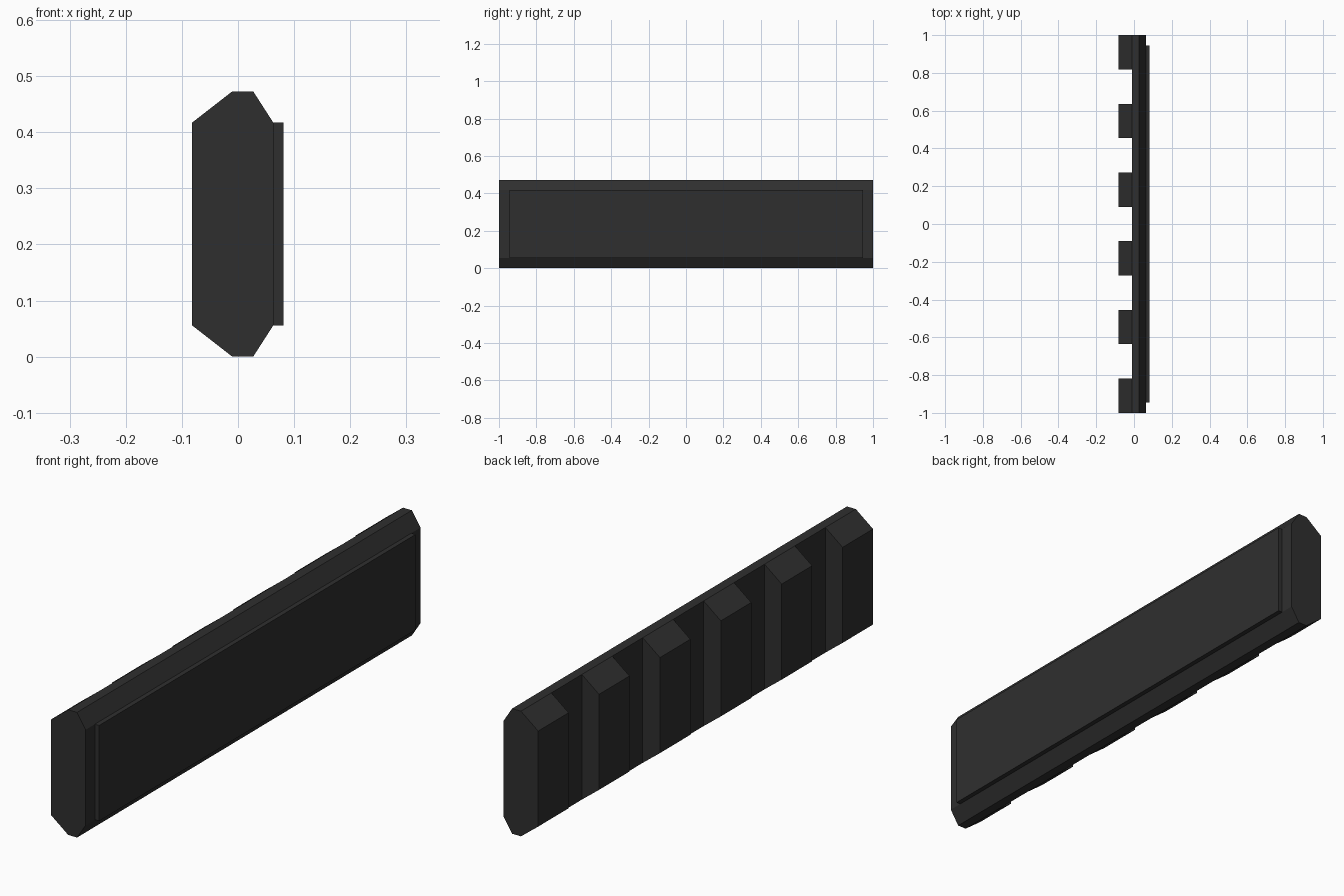
import bpy, bmesh

if "Cube" in bpy.data.objects:
    bpy.data.objects.remove(bpy.data.objects["Cube"])

dark = bpy.data.materials.new("matte black metal")
dark.diffuse_color = (0.028, 0.028, 0.028, 1)
dark.use_nodes = True
dark.node_tree.nodes["Principled BSDF"].inputs["Base Color"].default_value = dark.diffuse_color

Z0, Z1, TOP = 0.056, 0.417, 0.473   # shoulder heights and full height
SPINE_X, TOOTH_X = -0.010, -0.082   # slot floor and tooth face
SEGMENTS = 11                       # alternating teeth and slots


def finish(bm, name):
    bmesh.ops.recalc_face_normals(bm, faces=bm.faces)
    mesh = bpy.data.meshes.new(name)
    bm.to_mesh(mesh)
    bm.free()
    mesh.materials.append(dark)
    obj = bpy.data.objects.new(name, mesh)
    bpy.context.collection.objects.link(obj)
    return obj


# Spine: chamfered profile swept along y, split at every tooth edge
profile = [(SPINE_X, 0), (0.027, 0), (0.063, Z0),
           (0.063, Z1), (0.027, TOP), (SPINE_X, TOP)]
bm = bmesh.new()
rings = [[bm.verts.new((x, -1 + 2 * i / SEGMENTS, z)) for x, z in profile]
         for i in range(SEGMENTS + 1)]
bm.faces.new(rings[0])
bm.faces.new(rings[-1])
tooth_bases = []
n = len(profile)
for i, (a, b) in enumerate(zip(rings, rings[1:])):
    for k in range(n):
        j = (k + 1) % n
        face = bm.faces.new((a[k], a[j], b[j], b[k]))
        if k == n - 1 and i % 2 == 0:
            tooth_bases.append(face)

# Teeth: extrude every second back face and taper it to the shoulder height
bmesh.ops.recalc_face_normals(bm, faces=bm.faces)
for face in tooth_bases:
    tip = bmesh.ops.extrude_discrete_faces(bm, faces=[face])["faces"][0]
    for v in tip.verts:
        v.co.x = TOOTH_X
        v.co.z = Z0 if v.co.z < TOP / 2 else Z1
finish(bm, "slotted_rail")

# Raised mounting plate on the flat side
bm = bmesh.new()
bmesh.ops.create_cube(bm, size=1)
bmesh.ops.scale(bm, vec=(0.018, 1.89, Z1 - Z0), verts=bm.verts)
bmesh.ops.translate(bm, vec=(0.072, 0, (Z0 + Z1) / 2), verts=bm.verts)
finish(bm, "mounting_plate")
